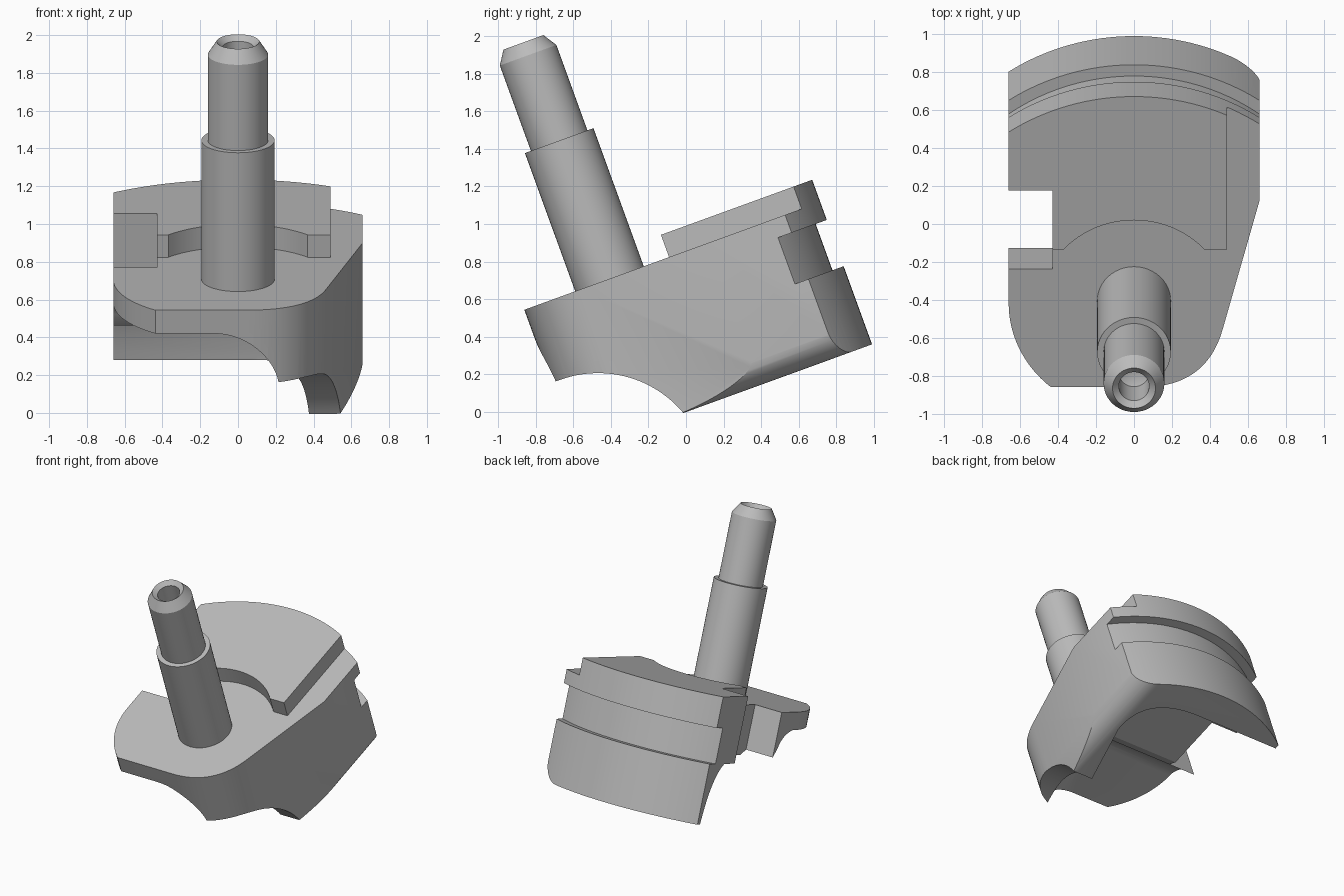
import bpy, bmesh, math
from mathutils import Vector, Matrix

if "Cube" in bpy.data.objects:
    bpy.data.objects.remove(bpy.data.objects["Cube"], do_unlink=True)

TILT = math.radians(20)
AXIS = -0.14      # shaft axis, measured along the tilted base
SLANT = 0.27      # sideways slope of the tapered flank

grey = bpy.data.materials.new("plain_grey")
grey.use_nodes = True
colour = (0.5, 0.5, 0.5, 1)
grey.diffuse_color = colour
grey.node_tree.nodes["Principled BSDF"].inputs["Base Color"].default_value = colour

# Ways of mapping a 2D outline plus a depth into the tilted frame
plan = lambda a, b, c: (a, b, c)
side = lambda a, b, c: (c, a, b)
section = lambda a, b, c: (a, c, b)
slanted = lambda a, b, c: (a + SLANT * c, c, b)


def arc(cx, cy, r, start, end, n=24):
    angles = [math.radians(start + (end - start) * i / n) for i in range(n + 1)]
    return [(cx + r * math.cos(t), cy + r * math.sin(t)) for t in angles]


def curve(p0, p1, p2, n=16):
    p0, p1, p2 = Vector(p0), Vector(p1), Vector(p2)
    ts = [i / n for i in range(n + 1)]
    return [tuple(p0 * (1 - t) ** 2 + p1 * 2 * t * (1 - t) + p2 * t * t) for t in ts]


def add_object(name, bm):
    bmesh.ops.recalc_face_normals(bm, faces=bm.faces)
    mesh = bpy.data.meshes.new(name)
    bm.to_mesh(mesh)
    bm.free()
    mesh.materials.append(grey)
    obj = bpy.data.objects.new(name, mesh)
    bpy.context.collection.objects.link(obj)
    return obj


def prism(name, outline, low, high, mapping=plan):
    bm = bmesh.new()
    rings = [[bm.verts.new(mapping(a, b, c)) for a, b in outline] for c in (low, high)]
    bm.faces.new(rings[0])
    bm.faces.new(rings[1])
    n = len(outline)
    for i in range(n):
        j = (i + 1) % n
        bm.faces.new((rings[0][i], rings[0][j], rings[1][j], rings[1][i]))
    return add_object(name, bm)


def combine(target, tool, operation="DIFFERENCE"):
    mod = target.modifiers.new("cut", "BOOLEAN")
    mod.operation, mod.solver, mod.object = operation, "EXACT", tool
    bpy.context.view_layer.objects.active = target
    bpy.ops.object.modifier_apply(modifier=mod.name)
    bpy.data.objects.remove(tool, do_unlink=True)


# Body blank: curved back, tapered right flank, rounded front corners
half = math.degrees(math.asin(0.66 / 1.193))
outline = arc(0, AXIS, 1.193, 90 - half, 90 + half, 32)
outline += arc(-0.05, -0.15, 0.61, 180, 230.5, 16)
outline += curve((0.04, -0.622), (0.38, -0.622), (0.466, -0.30))
outline += [(0.66, 0.42)]
body = prism("body", outline, 0, 0.931)

# Step around the raised plate, with a round recess about the shaft
step = [(-2, -2), (2, -2), (2, 2), (0.49, 2), (0.49, 0.197)]
step += arc(0, AXIS, 0.5, 42.4, 137.6) + [(-2, 0.197)]
combine(body, prism("step_cutter", step, 0.805, 1.5))

# Groove round the back
groove = arc(0, AXIS, 1.13, 20, 160, 64) + [(-1.5, 2), (1.5, 2)]
combine(body, prism("groove_cutter", groove, 0.442, 0.704))

# Cavity below: side profile, rounded cross-section and plan combined
roof = [(-2, -1), (-2, 0.673), (-0.17, 0.673)]
roof += curve((-0.15, 0.673), (-0.03, 0.64), (0.0, 0.54), 10)
roof += [(0.04, 0.477), (0.10, 0.44)]
roof += curve((0.66, 0.44), (0.79, 0.34), (0.82, 0), 12) + [(0.82, -1)]
cavity = prism("cavity_cutter", roof, -1.5, 1, side)
vault = [(-3, -0.8), (0.38, -0.8)] + arc(0.04, 0.333, 0.34, 0, 90) + [(-3, 0.673)]
combine(cavity, prism("vault_cutter", vault, -1.6, 1.5, slanted), "INTERSECT")
floor = [(-1.2, -1.7), (-0.05, -1.7), (0.49, 0.36)]
floor += curve((0.50, 0.42), (0.55, 0.82), (0.05, 0.82)) + [(-1.2, 0.82)]
combine(cavity, prism("floor_cutter", floor, -0.5, 0.9), "INTERSECT")
combine(body, cavity)

# Scooped front underside
scoop = [(-1.5, -0.8), (0.02, -0.8)] + arc(-0.57, -0.2, 0.59, 0, 90, 32) + [(-1.5, 0.39)]
combine(body, prism("scoop_cutter", scoop, -1.4, 1.4, side))

# Rounded lower right edge
fillet = arc(0.51, 0.152, 0.152, -90, 0, 16) + [(0.9, 0.152), (0.9, -0.1), (0.51, -0.1)]
combine(body, prism("fillet_cutter", fillet, -0.5, 1.4, section))

# Square notch in the side
notch = [(-1, 0.04), (-0.43, 0.04), (-0.43, 0.526), (-1, 0.526)]
combine(body, prism("notch_cutter", notch, -0.3, 1.3))

# Stepped shaft with chamfered tip and centre hole
profile = [(0, 0.74), (0.194, 0.74), (0.194, 1.587), (0.16, 1.587), (0.16, 2.07),
           (0.113, 2.143), (0.08, 2.115), (0.08, 1.9), (0, 1.86)]
bm = bmesh.new()
verts = [bm.verts.new((r, AXIS, h)) for r, h in profile]
edges = [bm.edges.new(pair) for pair in zip(verts, verts[1:])]
bmesh.ops.spin(bm, geom=verts + edges, cent=(0, AXIS, 0), axis=(0, 0, 1),
               angle=math.tau, steps=48, use_duplicate=False)
bmesh.ops.remove_doubles(bm, verts=bm.verts, dist=0.0005)
shaft = add_object("shaft", bm)

# Lean both parts and shade them
for obj in (body, shaft):
    obj.data.transform(Matrix.Rotation(TILT, 4, "X"))
    bpy.ops.object.select_all(action="DESELECT")
    obj.select_set(True)
    bpy.context.view_layer.objects.active = obj
    bpy.ops.object.shade_smooth_by_angle(angle=math.radians(25))
